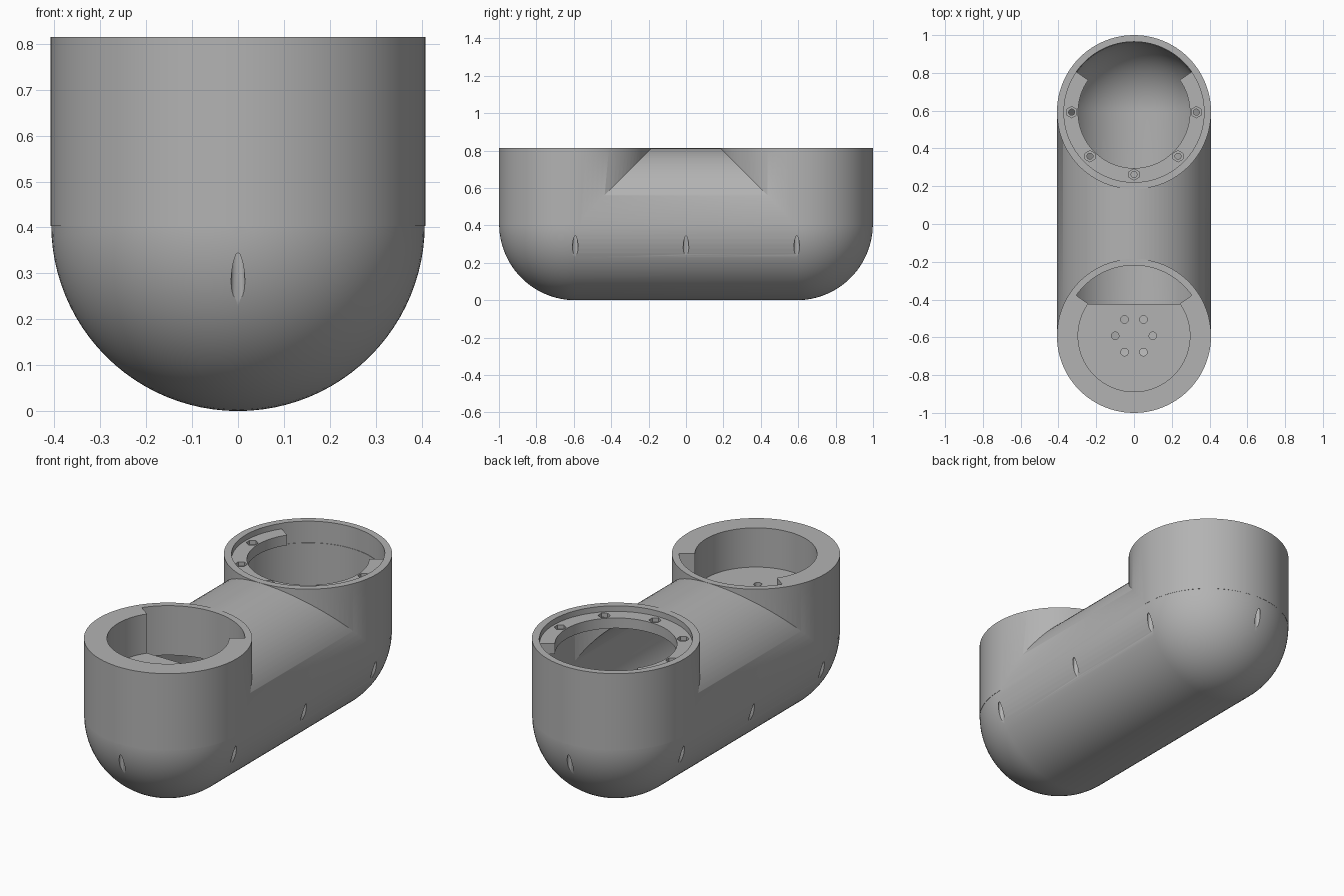
import bpy, bmesh, math
from mathutils import Matrix, Vector

if "Cube" in bpy.data.objects:
    bpy.data.objects.remove(bpy.data.objects["Cube"], do_unlink=True)

R = 0.407        # outer radius of the arm
CY = 0.592       # distance of each socket from the middle
TOP = 0.815
INNER = 0.37     # radius of the hollow
BORE = 0.296     # radius of the socket openings
SEG = 96

grey = bpy.data.materials.new("warm_grey")
grey.use_nodes = True
colour = (0.45, 0.45, 0.45, 1)
grey.diffuse_color = colour
grey.node_tree.nodes["Principled BSDF"].inputs["Base Color"].default_value = colour


def finish(name, bm):
    bmesh.ops.recalc_face_normals(bm, faces=bm.faces)
    mesh = bpy.data.meshes.new(name)
    bm.to_mesh(mesh)
    bm.free()
    mesh.materials.append(grey)
    ob = bpy.data.objects.new(name, mesh)
    bpy.context.collection.objects.link(ob)
    return ob


def cylinder(name, x, y, z0, z1, r, seg=SEG):
    bm = bmesh.new()
    bmesh.ops.create_cone(bm, cap_ends=True, segments=seg, radius1=r, radius2=r,
                          depth=z1 - z0,
                          matrix=Matrix.Translation((x, y, (z0 + z1) / 2)))
    return finish(name, bm)


def capsule(name, r):
    """Round-ended tube lying along y: a sphere split and pulled apart."""
    bm = bmesh.new()
    bmesh.ops.create_uvsphere(bm, u_segments=SEG, v_segments=SEG // 2, radius=r,
                              matrix=Matrix.Rotation(math.pi / 2, 4, "X"))
    middle = [e for e in bm.edges if all(abs(v.co.y) < 1e-5 for v in e.verts)]
    bmesh.ops.split_edges(bm, edges=middle)
    for f in bm.faces:
        side = 1 if f.calc_center_median().y > 0 else -1
        for v in f.verts:
            v.tag = side > 0
    for v in bm.verts:
        v.co += Vector((0, CY if v.tag else -CY, R))
    rims = [e for e in bm.edges if e.is_boundary]
    bmesh.ops.bridge_loops(bm, edges=rims)
    return finish(name, bm)


def notch(name, y, z0, z1):
    """Sector-shaped opening on the rear side of a socket."""
    a, steps = math.radians(35), 40
    pts = [(-BORE * math.cos(a), BORE * math.sin(a)), (BORE * math.cos(a), BORE * math.sin(a))]
    for i in range(steps + 1):
        t = a + (math.pi - 2 * a) * i / steps
        pts.append((0.373 * math.cos(t), 0.373 * math.sin(t)))
    bm = bmesh.new()
    face = bm.faces.new([bm.verts.new((px, y + py, z0)) for px, py in pts])
    out = bmesh.ops.extrude_face_region(bm, geom=[face])
    for v in out["geom"]:
        if isinstance(v, bmesh.types.BMVert):
            v.co.z = z1
    return finish(name, bm)


def combine(target, tool, operation):
    mod = target.modifiers.new(operation.lower(), "BOOLEAN")
    mod.operation = operation
    mod.solver = "EXACT"
    mod.object = tool
    bpy.context.view_layer.objects.active = target
    bpy.ops.object.modifier_apply(modifier=mod.name)
    bpy.data.objects.remove(tool, do_unlink=True)


def add(tool):
    combine(housing, tool, "UNION")


def cut(tool):
    combine(housing, tool, "DIFFERENCE")


# Outer shell: lying tube with two upright sockets
housing = capsule("arm_housing", R)
for y in (-CY, CY):
    add(cylinder("socket", 0, y, R - 0.004, TOP, R + 0.001))

# Hollow inside
cut(capsule("hollow", INNER))
cut(cylinder("front_hollow", 0, -CY, R - 0.004, 0.555, INNER + 0.001))
cut(cylinder("rear_hollow", 0, CY, R - 0.004, 1, INNER + 0.001))

# Front socket: thick wall, floor plate, rear notch
add(cylinder("front_plug", 0, -CY, 0.55, 0.80, 0.395))
cut(cylinder("front_bore", 0, -CY, 0.605, 1, BORE))
cut(notch("front_notch", -CY, 0.5, 1))
for i in range(6):
    t = i * math.pi / 3
    cut(cylinder("floor_hole", 0.1 * math.cos(t), -CY + 0.1 * math.sin(t), 0.5, 0.7, 0.02, 24))

# Rear socket: recessed screw ring, open at the back
add(cylinder("screw_ring", 0, CY, 0.73, 0.785, 0.39))
cut(cylinder("rear_bore", 0, CY, 0.70, 1, BORE))
cut(notch("rear_notch", CY, 0.70, 1))
for i in range(5):
    t = math.pi + i * math.pi / 4
    x, y = 0.33 * math.cos(t), CY + 0.33 * math.sin(t)
    cut(cylinder("nut_pocket", x, y, 0.763, 0.9, 0.03, 6))
    cut(cylinder("screw_hole", x, y, 0.70, 0.9, 0.016, 24))

# Upright blind holes that open as slits on the lower sides and ends
slits = [(s * 0.387, y) for s in (-1, 1) for y in (-CY, 0, CY)]
slits += [(0, s * (CY + 0.387)) for s in (-1, 1)]
for x, y in slits:
    cut(cylinder("slit", x, y, 0.15, 0.39, 0.015, 24))

bpy.ops.object.select_all(action="DESELECT")
housing.select_set(True)
bpy.context.view_layer.objects.active = housing
bpy.ops.object.shade_smooth_by_angle(angle=math.radians(30))
